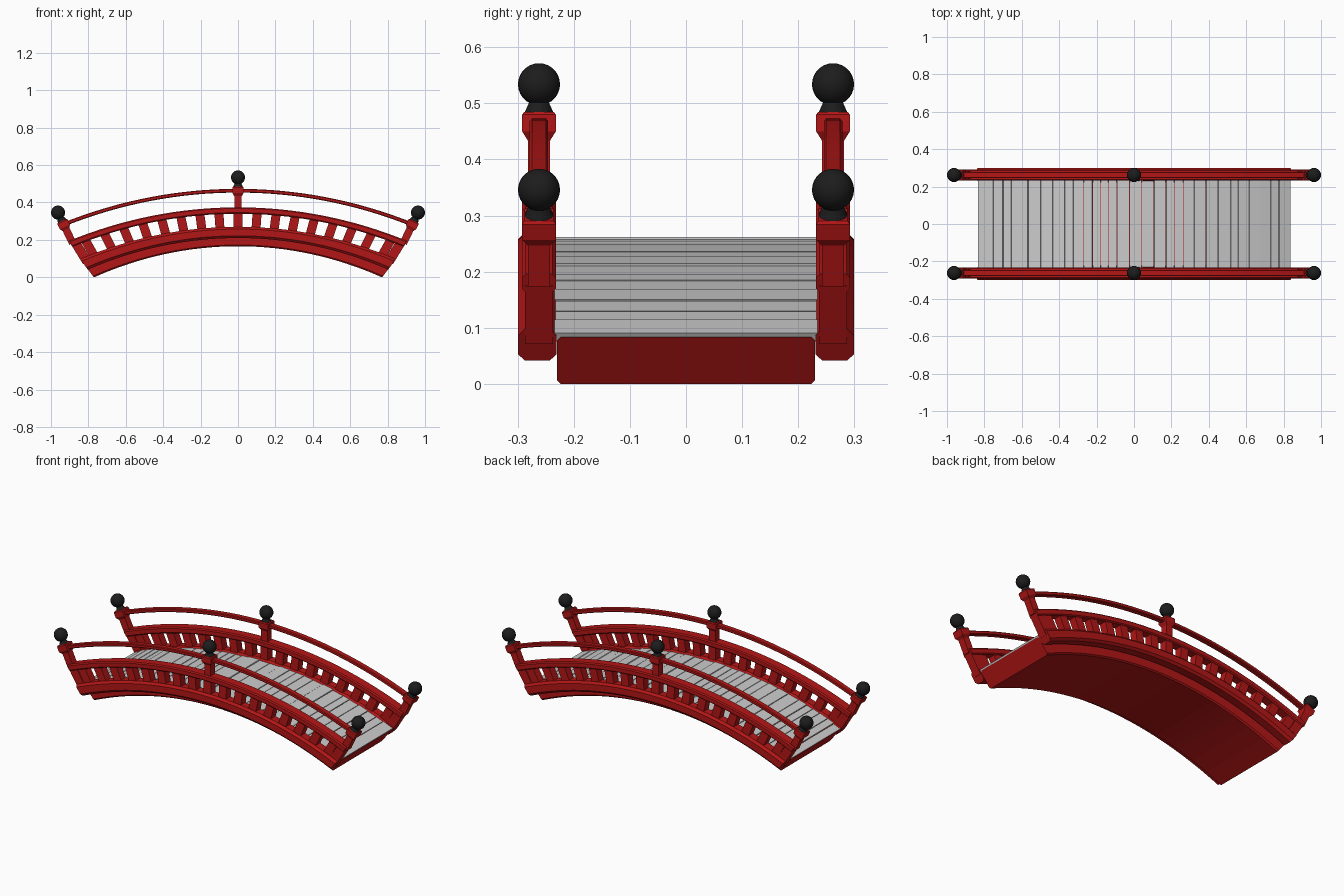
import bpy, bmesh, math, random
from mathutils import Vector, Matrix

if "Cube" in bpy.data.objects:
    bpy.data.objects.remove(bpy.data.objects["Cube"])

random.seed(4)
YC = 0.262  # railing centre line


def material(name, rgb):
    m = bpy.data.materials.new(name)
    m.diffuse_color = (*rgb, 1)
    m.use_nodes = True
    m.node_tree.nodes["Principled BSDF"].inputs["Base Color"].default_value = m.diffuse_color
    return m


RED = material("red_paint", (0.45, 0.008, 0.008))
BLACK = material("black_finial", (0.012, 0.012, 0.012))


def arch(t, d, y=0.0):
    """t = -1..1 along the bridge, d = height above the underside."""
    x = (0.77 + 0.78 * d - 0.7 * d * d) * t
    return Vector((x, y, 0.166 + d - (0.166 + 0.06 * d) * (0.97 * t * t + 0.03 * t ** 4)))


def finish(name, bm, mat, smooth=False):
    bmesh.ops.recalc_face_normals(bm, faces=bm.faces)
    me = bpy.data.meshes.new(name)
    bm.to_mesh(me)
    bm.free()
    ob = bpy.data.objects.new(name, me)
    bpy.context.collection.objects.link(ob)
    if mat:
        me.materials.append(mat)
    if smooth:
        for p in me.polygons:
            p.use_smooth = True
    return ob


def loft(bm, rings):
    """Skin a list of closed rings and cap both ends."""
    vs = [[bm.verts.new(p) for p in r] for r in rings]
    n = len(vs[0])
    for a, b in zip(vs, vs[1:]):
        for i in range(n):
            j = (i + 1) % n
            bm.faces.new((a[i], a[j], b[j], b[i]))
    bm.faces.new(vs[0])
    bm.faces.new(vs[-1])


def profile(yc, w, d0, d1, c):
    """Chamfered rectangle as (y, d) points."""
    a, b = yc - w / 2, yc + w / 2
    return [(a + c, d0), (b - c, d0), (b, d0 + c), (b, d1 - c),
            (b - c, d1), (a + c, d1), (a, d1 - c), (a, d0 + c)]


def beam(name, prof, mat, t0=-1.0, t1=1.0, n=32):
    bm = bmesh.new()
    loft(bm, [[arch(t0 + (t1 - t0) * i / n, d, y) for y, d in prof] for i in range(n + 1)])
    return finish(name, bm, mat)


def stack(bm, t, y, d_base, sections, sides=4):
    """Tapered column on the local radial axis; sections = (distance, half x, half y)."""
    base = arch(t, d_base, y)
    up = (arch(t, d_base + 0.1, y) - base).normalized()
    side = Vector((up.z, 0, -up.x))
    rings = []
    for h, hx, hy in sections:
        k = math.sqrt(2) if sides == 4 else 1
        ring = []
        for i in range(sides):
            a = 2 * math.pi * (i + 0.5) / sides
            ring.append(base + up * h + side * (hx * k * math.cos(a))
                        + Vector((0, hy * k * math.sin(a), 0)))
        rings.append(ring)
    loft(bm, rings)
    return base, up


# arched slab under the walkway
beam("arch_slab", profile(0, 0.46, 0.0, 0.088, 0.007), RED)

# walkway planks of uneven width
edges = [-1.0]
while edges[-1] < 0.96:
    edges.append(edges[-1] + random.uniform(0.045, 0.085))
edges[-1] = 1.0
bm = bmesh.new()
for a, b in zip(edges, edges[1:]):
    top = 0.094 + random.uniform(-0.002, 0.003)
    loft(bm, [[arch(t, d, y) for y, d in ((-0.234, 0.08), (0.234, 0.08), (0.234, top), (-0.234, top))]
              for t in (a + 0.002, b - 0.002)])
finish("deck_planks", bm, None)

for s, label in ((-1, "front"), (1, "back")):
    y = s * YC
    # stringer, middle rail and slim handrail
    beam(label + "_stringer", profile(s * 0.265, 0.068, 0.044, 0.104, 0.012), RED)
    beam(label + "_middle_rail", profile(y, 0.06, 0.174, 0.208, 0.006), RED)
    beam(label + "_handrail", profile(y, 0.033, 0.287, 0.307, 0.004), RED)

    # balusters
    bm = bmesh.new()
    for i in range(-8, 9):
        t = i * 0.1 / 0.87
        h = (arch(t, 0.185) - arch(t, 0.09)).length
        stack(bm, t, y, 0.09, [(0, 0.024, 0.022), (h, 0.024, 0.022)])
    finish(label + "_balusters", bm, RED)

    # posts with caps, necks and ball finials
    for t, where in ((-1, "left"), (0, "middle"), (1, "right")):
        bm = bmesh.new()
        ball = arch(t, 0.368, y)
        axis = (arch(t, 0.368, y) - arch(t, 0.268, y)).normalized()
        if t:
            tt = t * 0.975
            h = (arch(tt, 0.19) - arch(tt, 0.08)).length
            stack(bm, tt, y, 0.08, [(0, 0.025, 0.025), (h, 0.025, 0.025)])
        top = (ball - arch(t, 0.19, y)).length
        base = arch(t * 0.99, 0.19, y)
        up = (ball - base).normalized()
        side = Vector((up.z, 0, -up.x))

        def ring(h, r, n):
            k = math.sqrt(2) if n == 4 else 1
            return [base + up * h + side * (r * k * math.cos(2 * math.pi * (i + .5) / n))
                    + Vector((0, r * k * math.sin(2 * math.pi * (i + .5) / n), 0)) for i in range(n)]

        loft(bm, [ring(0, 0.02, 4), ring(top - 0.095, 0.02, 4)])
        loft(bm, [ring(top - 0.1, 0.02, 4), ring(top - 0.084, 0.03, 4),
                  ring(top - 0.054, 0.03, 4), ring(top - 0.049, 0.026, 4)])
        finish(f"{label}_{where}_post", bm, RED)

        bm = bmesh.new()
        loft(bm, [ring(top - 0.05, 0.026, 16), ring(top - 0.03, 0.017, 16), ring(top - 0.02, 0.017, 16)])
        finish(f"{label}_{where}_neck", bm, BLACK)

        bm = bmesh.new()
        bmesh.ops.create_uvsphere(bm, u_segments=24, v_segments=14, radius=0.0375,
                                  matrix=Matrix.Translation(ball))
        finish(f"{label}_{where}_ball", bm, BLACK, smooth=True)
